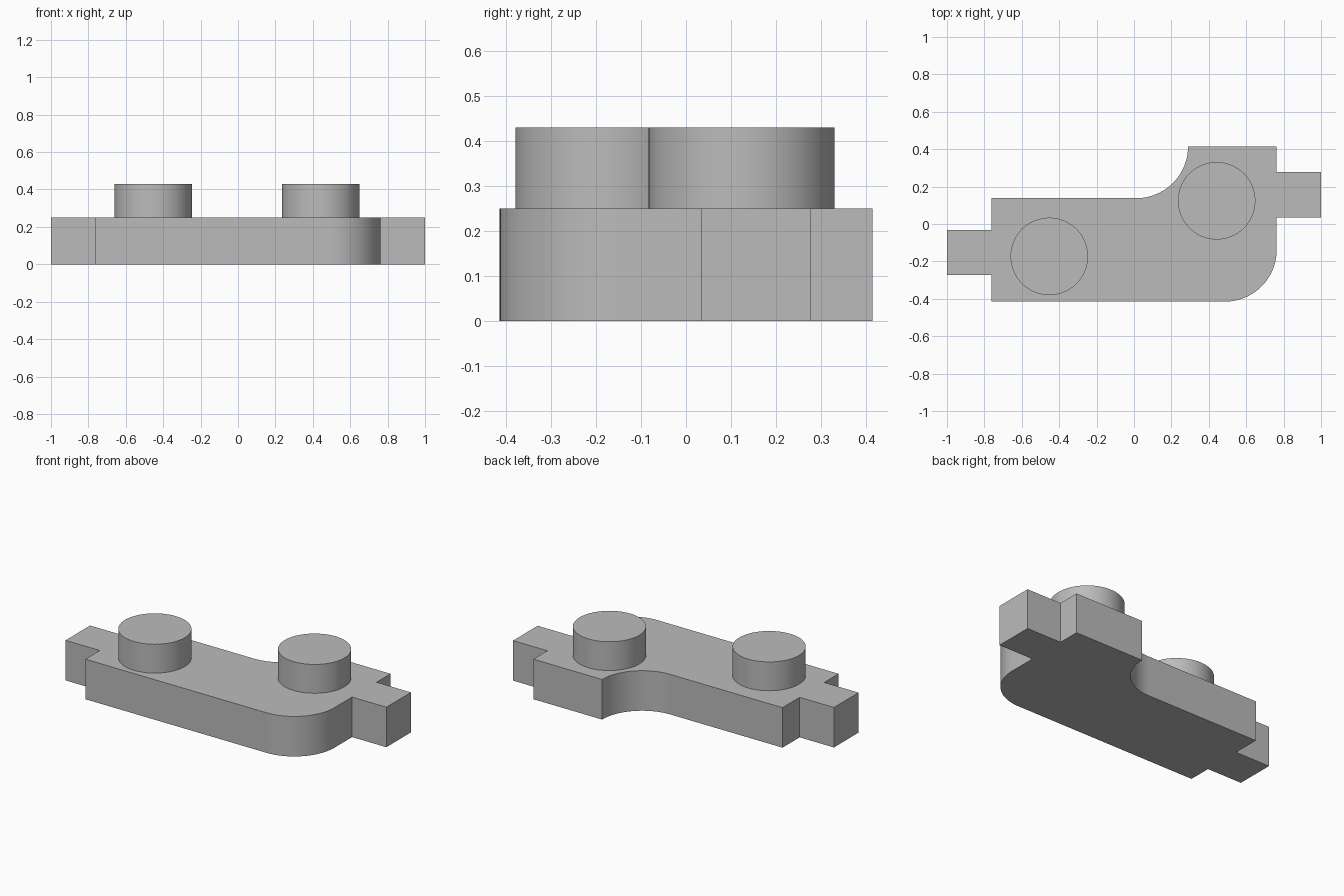
import bpy, bmesh
from math import sin, cos, radians

cube = bpy.data.objects.get("Cube")
if cube:
    bpy.data.objects.remove(cube, do_unlink=True)

GREY = (0.5, 0.5, 0.5, 1)
grey = bpy.data.materials.new("plain grey")
grey.diffuse_color = GREY
grey.use_nodes = True
grey.node_tree.nodes["Principled BSDF"].inputs["Base Color"].default_value = GREY


def arc(cx, cy, r, start, end, steps=24):
    angles = [radians(start + (end - start) * i / steps) for i in range(steps + 1)]
    return [(cx + r * cos(a), cy + r * sin(a)) for a in angles]


def extrude_outline(name, outline, bottom, top):
    """Solid prism from a counter-clockwise outline."""
    bm = bmesh.new()
    base = bm.faces.new([bm.verts.new((x, y, bottom)) for x, y in outline])
    result = bmesh.ops.extrude_face_region(bm, geom=[base], use_keep_orig=True)
    verts = [g for g in result["geom"] if isinstance(g, bmesh.types.BMVert)]
    bmesh.ops.translate(bm, vec=(0, 0, top - bottom), verts=verts)
    bmesh.ops.recalc_face_normals(bm, faces=bm.faces)
    mesh = bpy.data.meshes.new(name)
    bm.to_mesh(mesh)
    bm.free()
    mesh.materials.append(grey)
    obj = bpy.data.objects.new(name, mesh)
    bpy.context.collection.objects.link(obj)
    bpy.ops.object.select_all(action="DESELECT")
    obj.select_set(True)
    bpy.context.view_layer.objects.active = obj
    bpy.ops.object.shade_smooth_by_angle(angle=radians(30))
    return obj


SIDE, DEPTH, HEIGHT = 0.763, 0.415, 0.25
RADIUS = 0.277

# Stepped plate with end tabs, a rounded front corner and a hollow back corner
outline = [(-SIDE, -DEPTH)]
outline += arc(SIDE - RADIUS, RADIUS - DEPTH, RADIUS, -90, 0)
outline += [(SIDE, 0.035), (1, 0.035), (1, 0.277), (SIDE, 0.277)]
outline += [(SIDE, DEPTH)]
outline += arc(0.012, DEPTH, RADIUS, 0, -90)
outline += [(-SIDE, DEPTH - RADIUS)]
outline += [(-SIDE, -0.031), (-1, -0.031), (-1, -0.273), (-SIDE, -0.273)]
extrude_outline("base_plate", outline, 0, HEIGHT)

# Round studs on top
for name, x, y in (("right_stud", -0.453, -0.173), ("left_stud", 0.442, 0.124)):
    extrude_outline(name, arc(x, y, 0.207, 0, 360, 64)[:-1], HEIGHT, 0.43)
